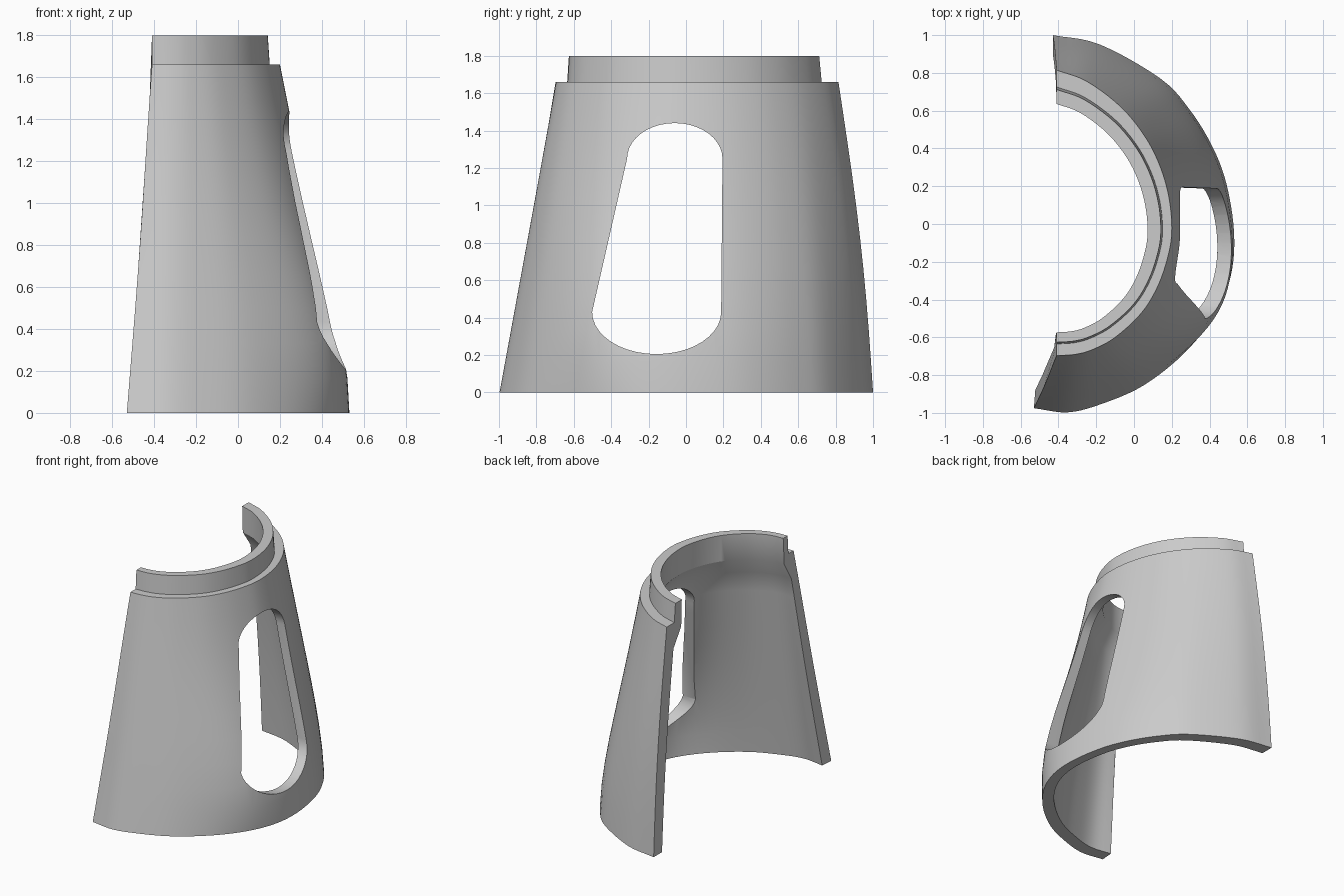
import bpy, bmesh, math
from mathutils import Vector

cube = bpy.data.objects.get("Cube")
if cube:
    bpy.data.objects.remove(cube, do_unlink=True)

grey = bpy.data.materials.new("plain_grey")
grey.use_nodes = True
grey.diffuse_color = (0.6, 0.6, 0.6, 1)
grey.node_tree.nodes["Principled BSDF"].inputs["Base Color"].default_value = (0.6, 0.6, 0.6, 1)

# Plan outlines of the wall at its foot and shoulder, back end to front end
FOOT = [(-.43, 1), (-.18, .95), (.14, .77), (.295, .605), (.415, .41), (.49, .21), (.53, -.05),
        (.512, -.275), (.425, -.485), (.265, -.685), (.05, -.855), (-.17, -.952), (-.35, -.997), (-.53, -.975)]
SHOULDER = [(-.41, .815), (-.25, .755), (-.07, .62), (.06, .46), (.14, .3), (.185, .14), (.2, -.02),
            (.185, -.15), (.13, -.32), (.04, -.47), (-.1, -.6), (-.22, -.665), (-.31, -.69), (-.41, -.697)]
SHOULDER_Z, TOP_Z = 1.66, 1.8


def smooth_path(points, steps=5):
    """Curve through the points."""
    p = [Vector(q) for q in points]
    p = [2 * p[0] - p[1]] + p + [2 * p[-1] - p[-2]]
    out = []
    for i in range(1, len(p) - 2):
        a, b, c, d = p[i - 1:i + 3]
        for s in range(steps):
            t = s / steps
            out.append(0.5 * (2 * b + (c - a) * t + (2 * a - 5 * b + 4 * c - d) * t * t
                              + (3 * b - a - 3 * c + d) * t ** 3))
    return out + [p[-2]]


foot, shoulder = smooth_path(FOOT), smooth_path(SHOULDER)


def ring(z, scale_x, scale_y):
    """Outline at a height, drawn in toward the axis."""
    t = min(z / SHOULDER_Z, 1)
    low_swell = 9.5 * t * (1 - t) ** 3
    pts = []
    for a, b in zip(foot, shoulder):
        x, y = a.lerp(b, t)
        # Gentle swelling of the back, the side and the front corner
        side = .03 * max(0, (x + .4) / .9)
        corner = .045 * math.exp(-((y + .5) / .25) ** 2)
        x += low_swell * (side + corner)
        y += .025 * math.sin(math.pi * t) * max(y, 0)
        cx, cy = -.43 + .02 * t, -.08 * t
        pts.append((cx + (x - cx) * scale_x, cy + (y - cy) * scale_y, z))
    return pts


def make_object(name, bm):
    bmesh.ops.recalc_face_normals(bm, faces=bm.faces)
    mesh = bpy.data.meshes.new(name)
    bm.to_mesh(mesh)
    bm.free()
    mesh.materials.append(grey)
    obj = bpy.data.objects.new(name, mesh)
    bpy.context.collection.objects.link(obj)
    return obj


# Half shell: up the outside, over the stepped neck, down the inside
LEVELS = 10
section = [(SHOULDER_Z * i / LEVELS, 1, 1) for i in range(LEVELS + 1)]
section += [(SHOULDER_Z, .92, .9), (TOP_Z, .905, .885), (TOP_Z, .79, .8), (1.6, .79, .8)]
section += [(1.47 * (1 - i / LEVELS), .9 + .025 * i / LEVELS, .885 + .015 * i / LEVELS)
            for i in range(LEVELS + 1)]
bm = bmesh.new()
rings = [[bm.verts.new(c) for c in ring(*level)] for level in section]
for r0, r1 in zip(rings, rings[1:] + rings[:1]):
    for j in range(len(r0) - 1):
        bm.faces.new((r0[j], r0[j + 1], r1[j + 1], r1[j]))
bm.faces.new([r[0] for r in rings])
bm.faces.new([r[-1] for r in rings])
shell = make_object("half_shell", bm)


# Side opening: rounded above and below, one slanted side
def arc(cy, cz, ry, rz, start):
    return [(cy + ry * math.cos(start + math.pi * i / 20), cz + rz * math.sin(start + math.pi * i / 20))
            for i in range(21)]


outline = arc(-.06, 1.25, .255, .19, 0) + arc(-.157, .43, .345, .225, math.pi)
bm = bmesh.new()
face = bm.faces.new([bm.verts.new((0, y, z)) for y, z in outline])
extruded = bmesh.ops.extrude_face_region(bm, geom=[face])["geom"]
bmesh.ops.translate(bm, vec=(1, 0, 0), verts=[v for v in extruded if isinstance(v, bmesh.types.BMVert)])
cutter = make_object("opening_cutter", bm)
cutter.hide_render = True

cut = shell.modifiers.new("opening", 'BOOLEAN')
cut.operation = 'DIFFERENCE'
cut.solver = 'EXACT'
cut.object = cutter
bpy.context.view_layer.update()
evaluated = shell.evaluated_get(bpy.context.evaluated_depsgraph_get())
mesh = bpy.data.meshes.new_from_object(evaluated)
shell.modifiers.clear()
shell.data = mesh
bpy.data.objects.remove(cutter, do_unlink=True)

# Smooth walls with crisp edges
for o in bpy.context.selected_objects:
    o.select_set(False)
shell.select_set(True)
bpy.context.view_layer.objects.active = shell
bpy.ops.object.shade_smooth_by_angle(angle=math.radians(30))
